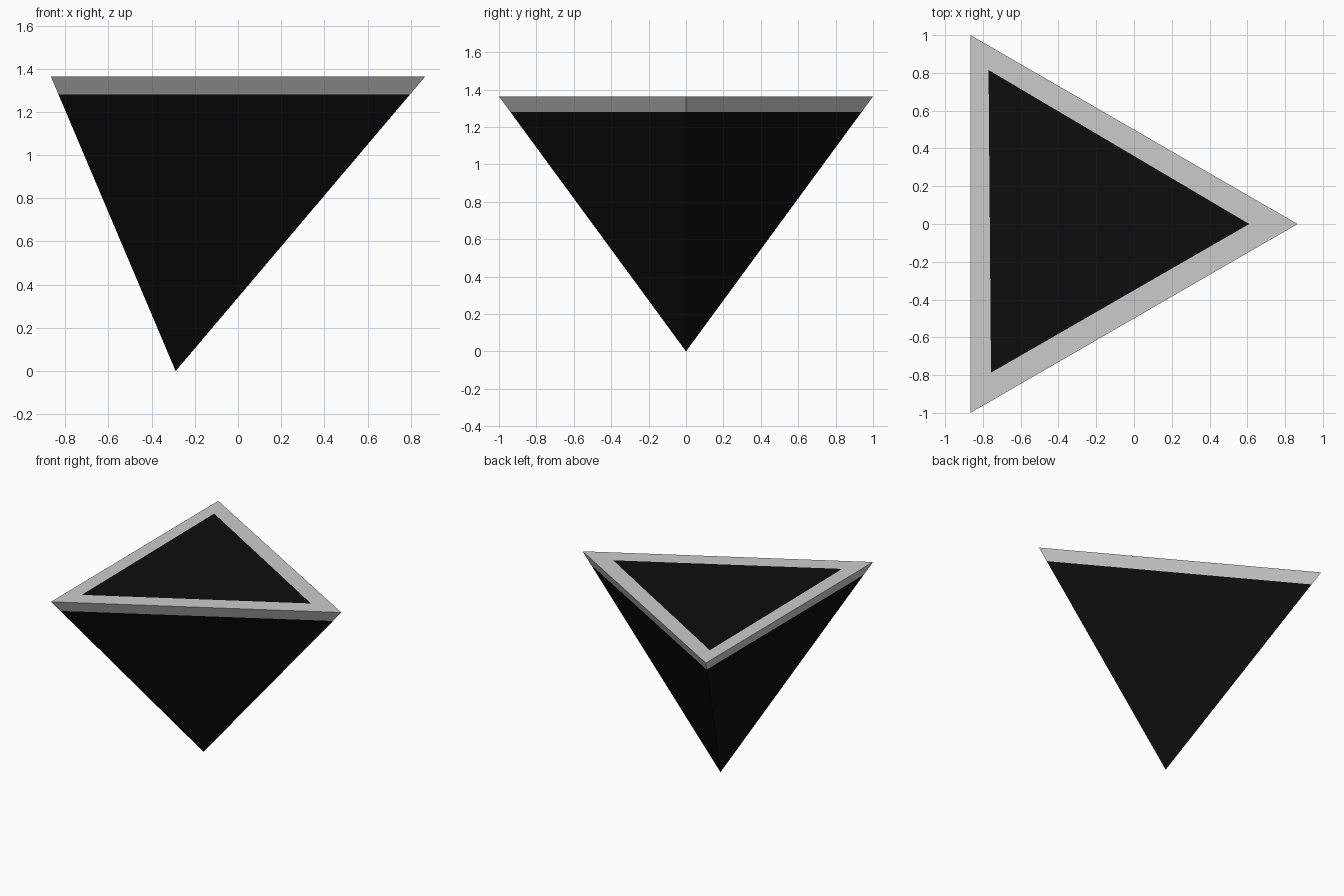
import bpy, bmesh, math

if "Cube" in bpy.data.objects:
    bpy.data.objects.remove(bpy.data.objects["Cube"])

HEIGHT, SEAM = 1.363, 1.28
RADIUS = 2 / math.sqrt(3)      # circumradius of a triangle with side 2
CX = 0.866 - RADIUS            # axis of the inverted pyramid

black = bpy.data.materials.new("black")
black.diffuse_color = (0.004, 0.004, 0.004, 1)
black.use_nodes = True
black.node_tree.nodes["Principled BSDF"].inputs["Base Color"].default_value = black.diffuse_color


def ring(z):
    """Triangle cross-section of the pyramid at height z, counter-clockwise."""
    r = RADIUS * z / HEIGHT
    return [(CX + r * math.cos(a), r * math.sin(a), z)
            for a in (math.radians(120 * i) for i in range(3))]


def add_part(name, loops, mat=None, fill=False):
    """Skin consecutive triangle loops; a single-point loop makes an apex."""
    bm = bmesh.new()
    rows = [[bm.verts.new(p) for p in loop] for loop in loops]
    for lo, hi in zip(rows, rows[1:]):
        for i in range(3):
            j = (i + 1) % 3
            base = [lo[0]] if len(lo) == 1 else [lo[i], lo[j]]
            bm.faces.new(base + [hi[j], hi[i]])
    if fill:
        bm.faces.new(rows[-1])
    mesh = bpy.data.meshes.new(name)
    bm.to_mesh(mesh)
    bm.free()
    obj = bpy.data.objects.new(name, mesh)
    bpy.context.collection.objects.link(obj)
    if mat:
        mesh.materials.append(mat)
    return obj


# Slightly uneven hand-placed inset on the top face
inset = [(0.61, 0.0, HEIGHT), (-0.77, 0.815, HEIGHT), (-0.757, -0.787, HEIGHT)]

# Black inverted pyramid body
add_part("pyramid_body", [[(CX, 0, 0)], ring(SEAM)], black)
# Grey band around the top edge, continuing over the top as a border
add_part("grey_rim", [ring(SEAM), ring(HEIGHT), inset])
# Black panel flush in the top
add_part("top_panel", [inset], black, fill=True)
